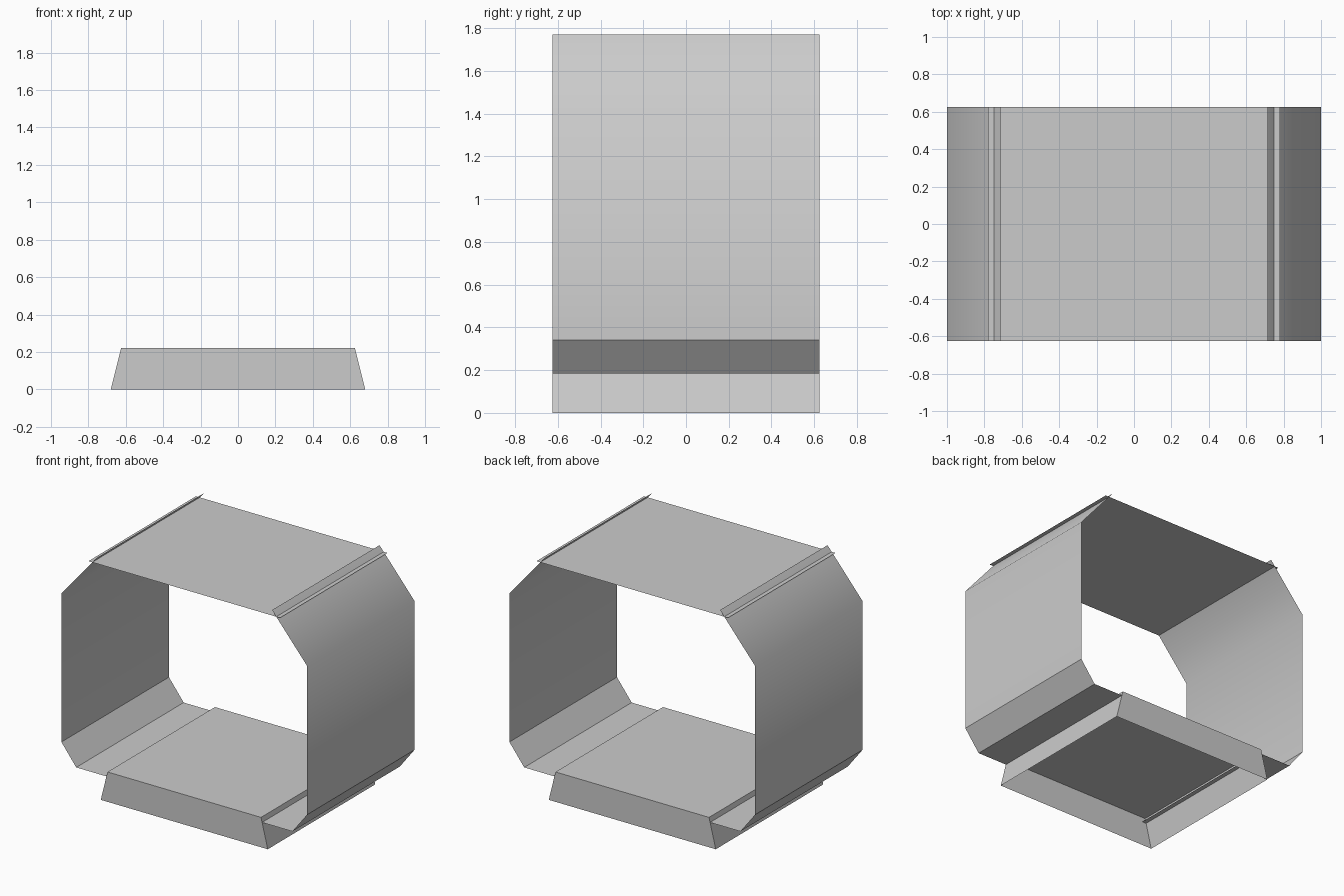
import bpy
import bmesh

cube = bpy.data.objects.get("Cube")
if cube:
    bpy.data.objects.remove(cube, do_unlink=True)

HALF_DEPTH = 0.625

grey = bpy.data.materials.new("light_grey")
grey.use_nodes = True
colour = (0.6, 0.6, 0.6, 1)
grey.diffuse_color = colour
grey.node_tree.nodes["Principled BSDF"].inputs["Base Color"].default_value = colour


def add_object(name, bm, smooth=False, mirrored=False):
    mesh = bpy.data.meshes.new(name)
    bm.to_mesh(mesh)
    bm.free()
    mesh.materials.append(grey)
    for poly in mesh.polygons:
        poly.use_smooth = smooth
    obj = bpy.data.objects.new(name, mesh)
    bpy.context.collection.objects.link(obj)
    if mirrored:
        mod = obj.modifiers.new("mirror", 'MIRROR')
        mod.use_mirror_merge = False
    return obj


def sheet(name, profile, **options):
    """Thin sheet: an (x, z) profile swept along y."""
    bm = bmesh.new()
    rows = [[bm.verts.new((x, y, z)) for y in (-HALF_DEPTH, HALF_DEPTH)]
            for x, z in profile]
    for (a, b), (c, d) in zip(rows, rows[1:]):
        bm.faces.new((a, c, d, b))
    return add_object(name, bm, **options)


# Roof panel, its edges poking just past the sloped shoulders
sheet("roof_panel", [(-0.78, 1.73), (0.78, 1.73)])

# Side walls bending smoothly into the shoulders, which cross the roof
sheet("side_walls", [(0.715, 1.77), (1, 1.435), (1, 0.34)],
      smooth=True, mirrored=True)

# Lower chamfers with floor lips that run into the base
sheet("lower_panels", [(1, 0.34), (0.88, 0.185), (0.6, 0.185)], mirrored=True)

# Base: tapered box, open underneath
bm = bmesh.new()
bmesh.ops.create_cube(bm, size=2)
for v in bm.verts:
    top = v.co.z > 0
    v.co = (v.co.x * (0.625 if top else 0.68), v.co.y * HALF_DEPTH,
            0.22 if top else 0)
underside = [f for f in bm.faces if f.calc_center_median().z < 0.01]
bmesh.ops.delete(bm, geom=underside, context='FACES')
add_object("base", bm)
